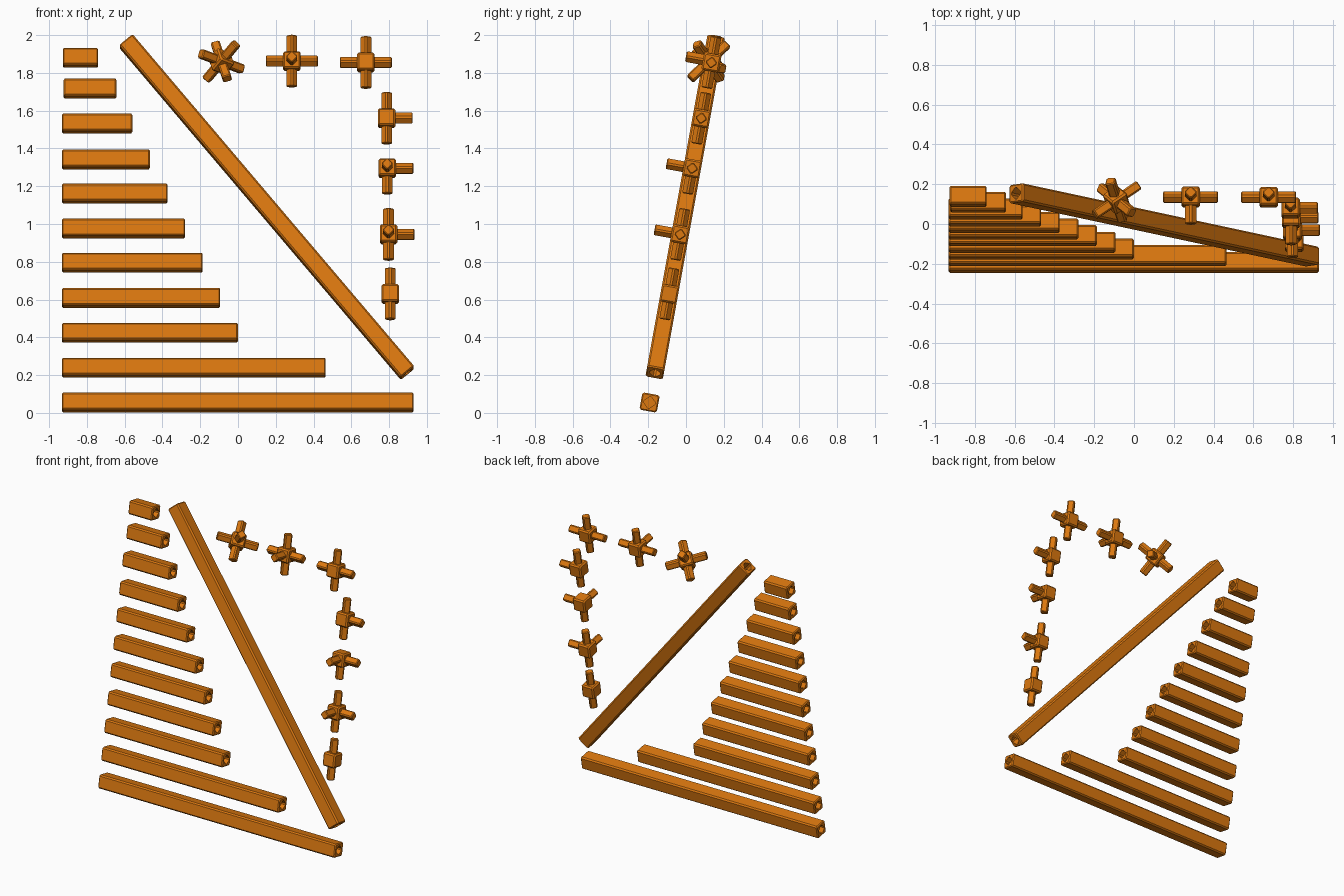
import bpy, bmesh, math
from mathutils import Matrix, Vector

if "Cube" in bpy.data.objects:
    bpy.data.objects.remove(bpy.data.objects["Cube"])

U = 0.0931                      # grid unit of the kit, also beam thickness
H, C = U / 2, 0.009             # half thickness, chamfer
TILT = math.radians(10.3)       # the whole sheet of parts leans back
ARM_A, ARM_B = 0.0285, 0.0055   # chamfered diamond section of the plugs
LEAN = Matrix.Rotation(math.pi / 2 - TILT, 4, 'X')

mat = bpy.data.materials.new("orange_plastic")
mat.diffuse_color = (0.72, 0.19, 0.005, 1)
mat.use_nodes = True
mat.node_tree.nodes["Principled BSDF"].inputs["Base Color"].default_value = mat.diffuse_color


def octagon(x, a, b):
    """Eight-sided ring across the x axis: chamfered square or diamond."""
    pts = [(a, b), (b, a), (-b, a), (-a, b), (-a, -b), (-b, -a), (b, -a), (a, -b)]
    return [Vector((x, p, q)) for p, q in pts]


def loft(bm, rings, m=Matrix()):
    """Skin a row of rings and close both ends."""
    vs = [[bm.verts.new(m @ p) for p in r] for r in rings]
    for r0, r1 in zip(vs, vs[1:]):
        for i in range(8):
            j = (i + 1) % 8
            bm.faces.new((r0[i], r0[j], r1[j], r1[i]))
    bm.faces.new(vs[0])
    bm.faces.new(vs[-1])


def finish(bm, name, x, z, lift=0.0, spin=0.0):
    """Place a part on the leaning sheet."""
    bmesh.ops.recalc_face_normals(bm, faces=bm.faces)
    me = bpy.data.meshes.new(name)
    bm.to_mesh(me)
    bm.free()
    me.materials.append(mat)
    ob = bpy.data.objects.new(name, me)
    y = math.tan(TILT) * (z - 1.0) - 0.021
    ob.matrix_world = (Matrix.Translation((x, y, z)) @ LEAN
                       @ Matrix.Translation((0, 0, lift)) @ Matrix.Rotation(spin, 4, 'Z'))
    bpy.context.collection.objects.link(ob)


def beam(name, units, x, z, spin=0.0):
    """Square beam with a blind diamond socket in each end."""
    L, deep = units * H, 0.087
    e = C * 0.7
    half = [(L - deep, ARM_A + .001, ARM_B), (L, ARM_A + .001, ARM_B),
            (L, H - e, H - C - e * .5), (L - e, H, H - C)]
    rings = [octagon(-p, a, b) for p, a, b in half]
    rings += [octagon(p, a, b) for p, a, b in reversed(half)]
    bm = bmesh.new()
    loft(bm, rings)
    finish(bm, name, x, z, spin=spin)


def connector(name, dirs, x, z, lift=0.0, turn=Matrix()):
    """Chamfered cube hub with a diamond plug in each given direction."""
    bm = bmesh.new()
    half = [(H, H - C, H - 1.4 * C), (H - C, H, H - C)]
    loft(bm, [octagon(-p, a, b) for p, a, b in half]
         + [octagon(p, a, b) for p, a, b in reversed(half)], turn)
    tip, e = H + 0.0915, 0.005
    for d in dirs:
        m = turn @ Vector((1, 0, 0)).rotation_difference(Vector(d)).to_matrix().to_4x4()
        loft(bm, [octagon(H - .004, ARM_A, ARM_B), octagon(tip - e, ARM_A, ARM_B),
                  octagon(tip, ARM_A - e, ARM_B - e * .4)], m)
    finish(bm, name, x, z, lift)


# Column of beams, left ends aligned, getting shorter upwards
sizes = [20, 15, 10, 9, 8, 7, 6, 5, 4, 3, 2]
heights = [.055, .239, .424, .609, .795, .977, 1.161, 1.342, 1.532, 1.717, 1.88]
for n, z in zip(sizes, heights):
    x0 = {3: -.923, 2: -.927}.get(n, -.932)
    beam(f"beam_{n}", n, x0 + n * H, z)

# Long diagonal beam
beam("diagonal_beam", 25, 0.152, 1.09, spin=-math.atan2(1.794, 1.497))

# Connectors: right, left, up, down, front in the sheet's own axes
R, Lf, Up, Dn, Fr, Bk = (1, 0, 0), (-1, 0, 0), (0, 1, 0), (0, -1, 0), (0, 0, 1), (0, 0, -1)
connector("five_way_connector", [R, Lf, Up, Dn, Fr], 0.285, 1.862)
connector("cross_connector", [R, Lf, Up, Dn], 0.677, 1.855)
connector("tee_connector", [R, Up, Dn], 0.787, 1.56)
connector("corner_connector", [R, Dn, Fr], 0.79, 1.295)
connector("four_way_connector", [R, Up, Dn, Fr], 0.797, 0.945)
connector("straight_connector", [Up, Dn], 0.806, 0.63)

# Six-way connector balanced on three of its plugs
cols = [Vector((math.cos(t) * math.sqrt(2 / 3), math.sin(t) * math.sqrt(2 / 3), math.sqrt(1 / 3)))
        for t in (math.radians(46 + 120 * k) for k in range(3))]
turn = Matrix(cols).transposed().to_4x4()
connector("six_way_connector", [R, Lf, Up, Dn, Fr, Bk], -0.088, 1.858, lift=0.015, turn=turn)
